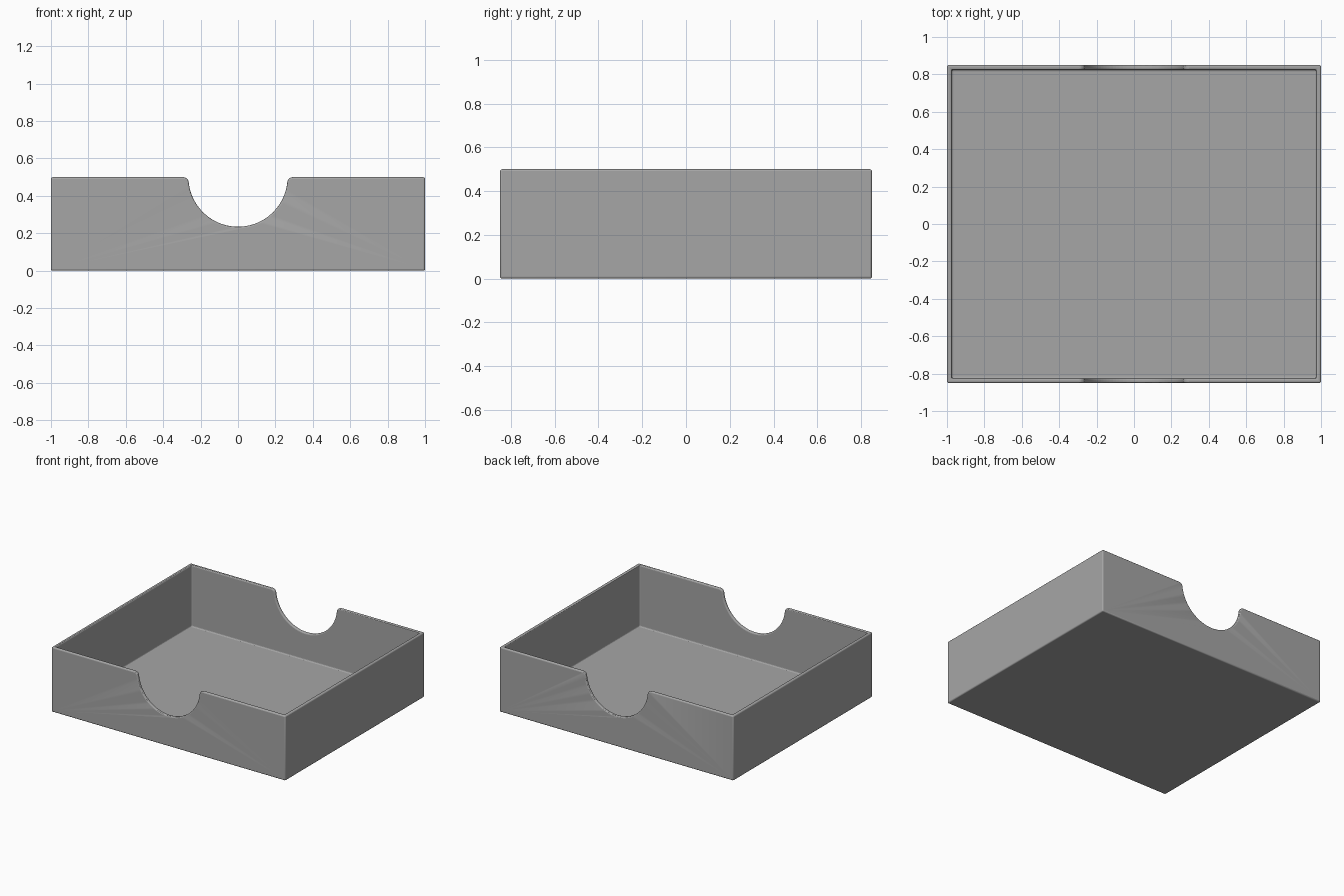
import bpy, bmesh, math
from mathutils import Matrix

if "Cube" in bpy.data.objects:
    bpy.data.objects.remove(bpy.data.objects["Cube"])

W, D, H, T = 2.0, 1.70, 0.50, 0.025   # outer size and wall thickness
R, F = 0.265, 0.03                    # thumb notch radius and its lip fillet

mat = bpy.data.materials.new("plain grey")
mat.diffuse_color = (0.38, 0.38, 0.38, 1)
mat.use_nodes = True
mat.node_tree.nodes["Principled BSDF"].inputs["Base Color"].default_value = mat.diffuse_color


def finish(name, bm, helper=False):
    bmesh.ops.recalc_face_normals(bm, faces=bm.faces)
    me = bpy.data.meshes.new(name)
    bm.to_mesh(me)
    bm.free()
    ob = bpy.data.objects.new(name, me)
    bpy.context.collection.objects.link(ob)
    me.materials.append(mat)
    ob.hide_render = helper
    if helper:
        ob.hide_set(True)
    return ob


def box(name, size, z0, helper=False):
    bm = bmesh.new()
    m = Matrix.Translation((0, 0, z0 + size[2] / 2)) @ Matrix.Diagonal((*size, 1))
    bmesh.ops.create_cube(bm, size=1, matrix=m)
    return finish(name, bm, helper)


def notch_cutter():
    # right half: top lip fillet, then the main arc down to the bottom
    fx, fz = math.sqrt((R + F) ** 2 - F ** 2), H - F
    a = math.atan2(F, fx)                       # angle of the tangent point
    pts = [(fx, H + 0.2), (fx, H)]
    for i in range(1, 7):
        t = math.pi / 2 + i / 6 * (math.pi / 2 - a)
        pts.append((fx + F * math.cos(t), fz + F * math.sin(t)))
    for i in range(1, 21):
        t = -a - i / 20 * (math.pi / 2 - a)
        pts.append((R * math.cos(t), H + R * math.sin(t)))
    pts += [(-x, z) for x, z in reversed(pts[:-1])]
    bm = bmesh.new()
    face = bm.faces.new([bm.verts.new((x, -2, z)) for x, z in pts])
    ext = bmesh.ops.extrude_face_region(bm, geom=[face])
    verts = [v for v in ext["geom"] if isinstance(v, bmesh.types.BMVert)]
    bmesh.ops.translate(bm, verts=verts, vec=(0, 4, 0))
    return finish("notch_cutter", bm, True)


# open tray with a thumb notch through the front and back walls
tray = box("tray", (W, D, H), 0)
cutters = [box("cavity_cutter", (W - 2 * T, D - 2 * T, H), T, True), notch_cutter()]
for c in cutters:
    mod = tray.modifiers.new(c.name, 'BOOLEAN')
    mod.operation, mod.object, mod.solver = 'DIFFERENCE', c, 'EXACT'

# softened edges
bev = tray.modifiers.new("soft_edges", 'BEVEL')
bev.width, bev.segments = 0.009, 3
bev.limit_method, bev.angle_limit = 'ANGLE', math.radians(40)
bev.use_clamp_overlap = False

bpy.context.view_layer.objects.active = tray
tray.select_set(True)
bpy.ops.object.shade_smooth_by_angle(angle=math.radians(35))
